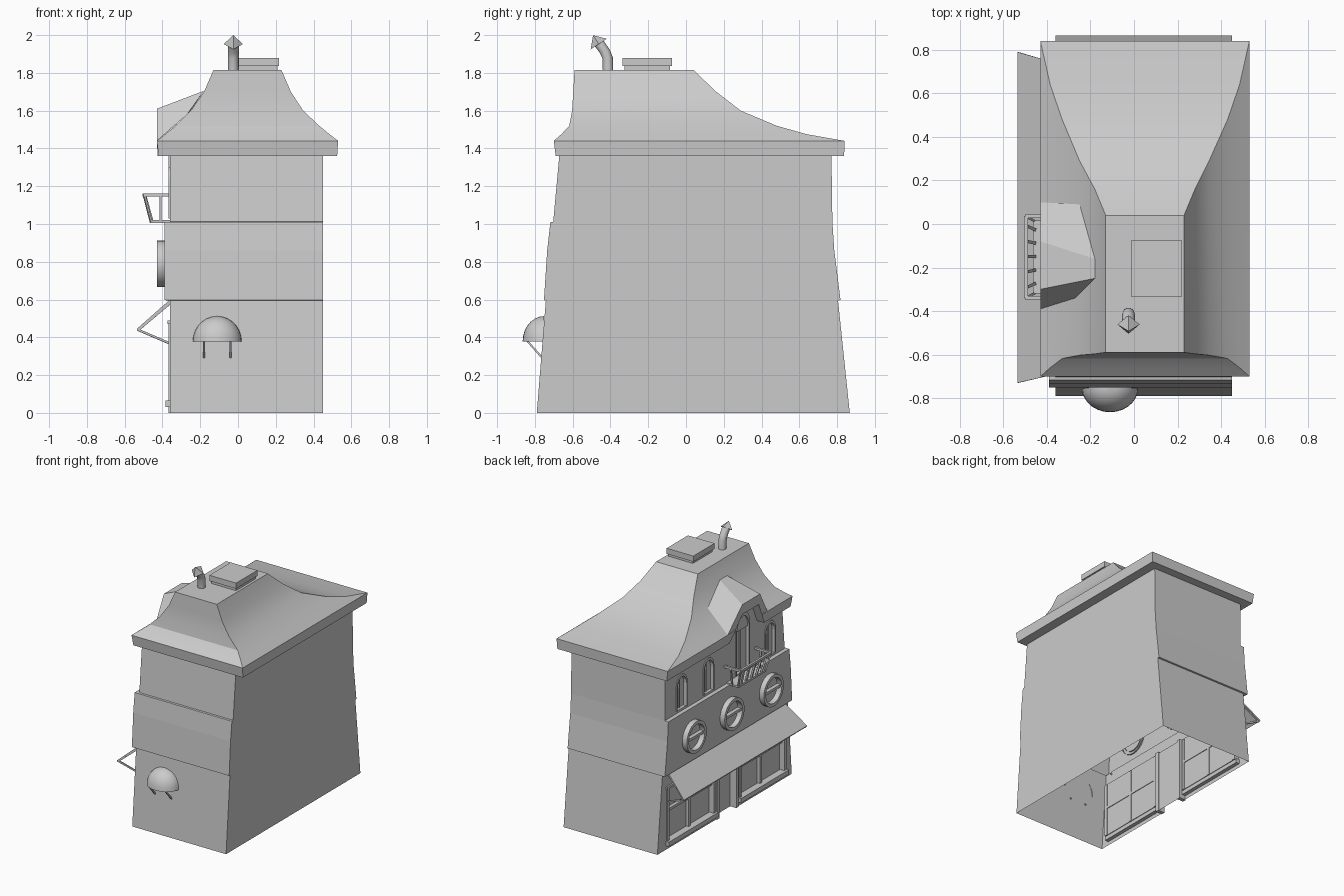
import bpy, bmesh, math
from mathutils import Vector

if "Cube" in bpy.data.objects:
    bpy.data.objects.remove(bpy.data.objects["Cube"])


def finish(name, bm):
    bmesh.ops.remove_doubles(bm, verts=bm.verts, dist=1e-5)
    bmesh.ops.recalc_face_normals(bm, faces=bm.faces)
    me = bpy.data.meshes.new(name)
    bm.to_mesh(me)
    bm.free()
    ob = bpy.data.objects.new(name, me)
    bpy.context.collection.objects.link(ob)
    return ob


def skin(name, rows, closed=True, caps=True):
    """Quads between successive rows of points."""
    bm = bmesh.new()
    vs = [[bm.verts.new(p) for p in r] for r in rows]
    n = len(vs[0])
    for a, b in zip(vs, vs[1:]):
        for i in range(n if closed else n - 1):
            j = (i + 1) % n
            bm.faces.new((a[i], a[j], b[j], b[i]))
    if caps:
        bm.faces.new(vs[0])
        bm.faces.new(vs[-1])
    return finish(name, bm)


def loft(name, rings):
    return skin(name, [[(a, c, z), (b, c, z), (b, d, z), (a, d, z)] for a, b, c, d, z in rings])


def prism(name, yz, x0, x1):
    return skin(name, [[(x, y, z) for y, z in yz] for x in (x0, x1)])


def box(name, x0, x1, y0, y1, z0, z1):
    return loft(name, [(x0, x1, y0, y1, z0), (x0, x1, y0, y1, z1)])


def bar(name, p, q, r=0.008, sides=4):
    p, q = Vector(p), Vector(q)
    rot = (q - p).to_track_quat('Z', 'Y')
    ring = [rot @ Vector((r * math.cos(t), r * math.sin(t), 0))
            for t in (math.tau * (i + 0.5) / sides for i in range(sides))]
    return skin(name, [[e + v for v in ring] for e in (p, q)])


def smooth(ob, deg=30):
    bpy.ops.object.select_all(action='DESELECT')
    ob.select_set(True)
    bpy.context.view_layer.objects.active = ob
    bpy.ops.object.shade_smooth_by_angle(angle=math.radians(deg))


def cut(objs, cutter):
    for ob in objs:
        m = ob.modifiers.new("cut", 'BOOLEAN')
        m.operation, m.solver, m.object = 'DIFFERENCE', 'EXACT', cutter
        bpy.context.view_layer.objects.active = ob
        bpy.ops.object.modifier_apply(modifier=m.name)
    bpy.data.objects.remove(cutter)


def arch(y, w, z0, z1, n=8):
    pts = [(y - w, z0)]
    for i in range(n + 1):
        t = math.pi * (1 - i / n)
        pts.append((y + w * math.cos(t), z1 - w * 1.2 + w * 1.2 * math.sin(t)))
    return pts + [(y + w, z0)]


# Stacked storeys, tapering front and back
body = loft("walls", [
    (-.36, .45, -.79, .867, 0), (-.36, .45, -.742, .805, .595),
    (-.39, .45, -.752, .818, .597), (-.39, .45, -.735, .785, .86),
    (-.39, .45, -.718, .775, 1.01), (-.36, .45, -.703, .775, 1.012),
    (-.36, .45, -.67, .77, 1.37)])

# Flared roof with thick eaves
roof = loft("roof", [
    (-.42, .525, -.69, .837, 1.36), (-.43, .53, -.70, .84, 1.44),
    (-.385, .485, -.66, .64, 1.475), (-.33, .43, -.618, .48, 1.52),
    (-.25, .345, -.603, .29, 1.60), (-.18, .28, -.597, .16, 1.70),
    (-.13, .23, -.59, .04, 1.815)])

# Dormer hood, fascia and gable wall over the balcony
top = [(.10, 1.44), (-.08, 1.61), (-.30, 1.61), (-.39, 1.44)]
low = [(.07, 1.36), (-.09, 1.53), (-.29, 1.53), (-.36, 1.36)]
skin("dormer_hood", [
    [(-.25, .09, 1.60), (-.18, -.16, 1.705), (-.18, -.25, 1.705), (-.27, -.34, 1.58)],
    [(-.43, y, z) for y, z in top], [(-.425, y, z) for y, z in low],
    [(-.36, y, z) for y, z in low]], closed=False, caps=False)
cut([roof], prism("roof_cutter", [(.07, 1.3)] + low + [(-.36, 1.3)], -.6, -.355))
gable = prism("dormer_wall", low, -.36, -.24)
smooth(roof, 20)

# Arched upper windows, the tall one being the balcony door
for y, w, z0, z1 in [(.57, .065, 1.03, 1.30), (.24, .065, 1.03, 1.30),
                     (-.18, .085, 1.03, 1.50), (-.52, .065, 1.03, 1.30)]:
    pts = arch(y, w, z0, z1)
    cut([body, gable] if z1 > 1.4 else [body], prism("arch_cutter", pts, -.6, -.335))
    rows = []
    for x, k in ((-.34, 1), (-.367, 1), (-.367, .86), (-.34, .86)):
        rows.append([(x, y + (a - y) * k, z0 + (b - z0) * (.5 + k / 2)) for a, b in pts])
    skin("arch_frame", rows, closed=False, caps=False)
    bar("arch_mullion", (-.337, y, z0), (-.337, y, z1 - .01))

# Shop front: two recessed windows and a doorway
for y0, y1 in [(-.70, -.15), (.17, .74)]:
    cut([body], box("window_cutter", -.6, -.325, y0, y1, .06, .48))
    box("window_sill", -.385, -.33, y0 - .02, y1 + .02, .03, .065)
    box("window_head", -.372, -.33, y0 - .02, y1 + .02, .47, .49)
    for k in (0, .5, 1):
        y = y0 + (y1 - y0) * k
        box("window_post", -.368 if k != .5 else -.35, -.32, y - .012, y + .012, .06, .48)
    box("window_crossbar", -.35, -.32, y0, y1, .28, .30)
cut([body], box("door_cutter", -.6, -.315, -.11, .13, -.1, .48))
for y in (-.11, .13):
    box("door_post", -.368, -.31, y - .015, y + .015, 0, .49)

# Open underside
bm = bmesh.new()
bm.from_mesh(body.data)
bmesh.ops.delete(bm, geom=[f for f in bm.faces if all(v.co.z < .001 for v in f.verts)],
                 context='FACES')
bm.to_mesh(body.data)
bm.free()

# Awning sheet with triangular side brackets
skin("awning", [[(-.36, a, .60), (-.535, b, .445), (-.53, b, .435), (-.36, a, .588)]
                for a, b in ((-.69, -.73), (.74, .79))])
for y, yo in ((-.68, -.72), (.73, .775)):
    bar("awning_brace", (-.53, yo, .44), (-.355, y, .365))
    bar("awning_strut", (-.53, yo, .438), (-.355, y, .585))

# Round porthole windows
for y in (.48, .015, -.47):
    ring = skin("round_window", [
        [(x, y + r * math.cos(math.tau * i / 24), .79 + r * math.sin(math.tau * i / 24))
         for i in range(24)]
        for r, x in ((.123, -.38), (.123, -.43), (.098, -.43), (.098, -.38))], caps=False)
    smooth(ring)
    box("round_window_bar", -.42, -.385, y - .10, y + .10, .78, .80)

# Balcony with leaning balusters
ya, yb = -.34, .035
box("balcony_floor", -.465, -.355, ya + .02, yb - .02, 1.005, 1.02)
box("balcony_rail", -.505, -.488, ya, yb, 1.145, 1.162)
for y in (ya, yb):
    box("balcony_side_rail", -.50, -.355, y - .008, y + .008, 1.145, 1.162)
    s = .02 if y < -.1 else -.02
    bar("balcony_corner_post", (-.46, y + s, 1.01), (-.497, y, 1.155))
    bar("balcony_side_post", (-.41, y + s, 1.01), (-.41, y, 1.155))
for i in range(5):
    d = (i - 2) * .062
    bar("baluster", (-.455, -.15 + d, 1.01), (-.496, -.15 + d * 1.15, 1.155), .01)

# Domed canopy over the front
dome = skin("front_canopy", [
    [(-.11 + .13 * math.cos(e) * math.cos(a), -.752 - .113 * math.cos(e) * math.sin(a),
      .377 + .135 * math.sin(e)) for a in (math.pi * i / 14 for i in range(15))]
    for e in (math.pi / 2 * j / 7 for j in range(8))], closed=False, caps=False)
smooth(dome, 40)
for x in (-.18, -.04):
    bar("canopy_bracket", (x, -.84, .38), (x, -.76, .29), .007)

# Roof hatch, bent flue and tilted cap
box("roof_hatch", .0, .21, -.325, -.085, 1.79, 1.838)
box("hatch_lid", -.012, .218, -.335, -.073, 1.836, 1.88)
rows = []
for y, z, lean in [(-.412, 1.78, 0), (-.415, 1.88, .1), (-.43, 1.915, .35), (-.463, 1.96, .58)]:
    rows.append([(-.025 + .029 * math.cos(t), y + .029 * math.sin(t) * math.cos(lean),
                  z + .029 * math.sin(t) * math.sin(lean))
                 for t in (math.tau * i / 10 for i in range(10))])
smooth(skin("flue_pipe", rows), 40)
bpy.ops.mesh.primitive_cone_add(vertices=4, radius1=.051, depth=.056,
                                location=(-.025, -.477, 1.976),
                                rotation=(math.radians(33), 0, 0))
bpy.context.object.name = "flue_cap"
